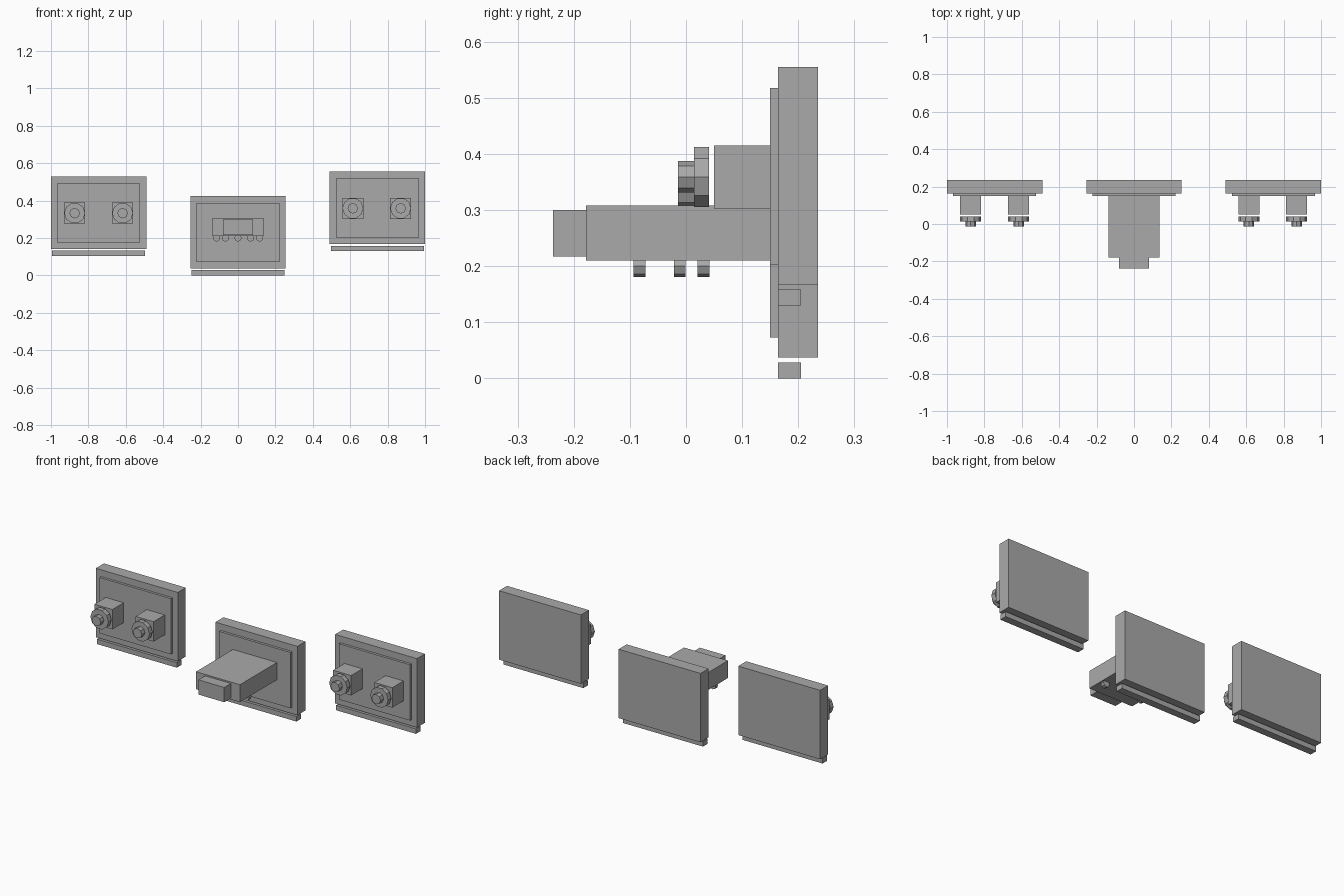
import bpy
from math import radians

cube = bpy.data.objects.get("Cube")
if cube:
    bpy.data.objects.remove(cube, do_unlink=True)

grey = bpy.data.materials.new("plain grey")
grey.use_nodes = True
grey.diffuse_color = (0.4, 0.4, 0.4, 1)
grey.node_tree.nodes["Principled BSDF"].inputs["Base Color"].default_value = (0.4, 0.4, 0.4, 1)


def finish(name):
    ob = bpy.context.object
    ob.name = name
    ob.data.materials.append(grey)
    return ob


def box(name, x, y, z):
    """Box from (low, high) ranges on each axis."""
    bpy.ops.mesh.primitive_cube_add(size=1, location=[sum(r) / 2 for r in (x, y, z)])
    ob = finish(name)
    ob.scale = [r[1] - r[0] for r in (x, y, z)]
    bpy.ops.object.transform_apply(location=False, rotation=False, scale=True)
    return ob


def disc(name, x, z, y, radius, sides, turn=0):
    """Faceted cylinder lying along y."""
    bpy.ops.mesh.primitive_cylinder_add(
        vertices=sides, radius=radius, depth=y[1] - y[0],
        location=(x, sum(y) / 2, z), rotation=(radians(90), 0, 0))
    ob = finish(name)
    bpy.ops.object.transform_apply(location=False, rotation=True, scale=False)
    ob.rotation_euler.y = radians(turn)
    return ob


def panel(side, x, z):
    """Back plate, raised face and bottom rail; z is the rail's underside."""
    box(side + "_plate", (x - 0.255, x + 0.255), (0.164, 0.235), (z + 0.037, z + 0.425))
    box(side + "_raised_face", (x - 0.222, x + 0.222), (0.15, 0.165), (z + 0.073, z + 0.387))
    box(side + "_bottom_rail", (x - 0.249, x + 0.249), (0.164, 0.205), (z, z + 0.028))


# Three panels at stepped heights
panel("right", -0.745, 0.104)
panel("centre", 0, 0)
panel("left", 0.745, 0.13)

# Paired square posts with knobs on the outer panels
for side, cx, z in (("right", -0.745, 0.333), ("left", 0.742, 0.359)):
    for label, dx in (("outer" if cx < 0 else "inner", -0.128),
                      ("inner" if cx < 0 else "outer", 0.128)):
        x = cx + dx
        part = f"{side}_{label}"
        box(part + "_post", (x - 0.056, x + 0.056), (0.05, 0.151), (z - 0.056, z + 0.056))
        disc(part + "_knob", x, z, (0.014, 0.041), 0.056, 10, 90)
        disc(part + "_knob_tip", x, z, (-0.014, 0.014), 0.028, 8)

# Central projecting body and nose
box("centre_body", (-0.137, 0.137), (-0.178, 0.151), (0.21, 0.308))
box("centre_nose", (-0.08, 0.08), (-0.237, -0.177), (0.217, 0.30))

# Arc of small pegs under the body
for i, (x, y) in enumerate(((-0.115, -0.083), (-0.067, -0.011), (0, 0.031),
                            (0.067, -0.011), (0.115, -0.083))):
    disc(f"peg_{i + 1}", x, 0.2, (y - 0.0105, y + 0.0105), 0.0195, 8)
